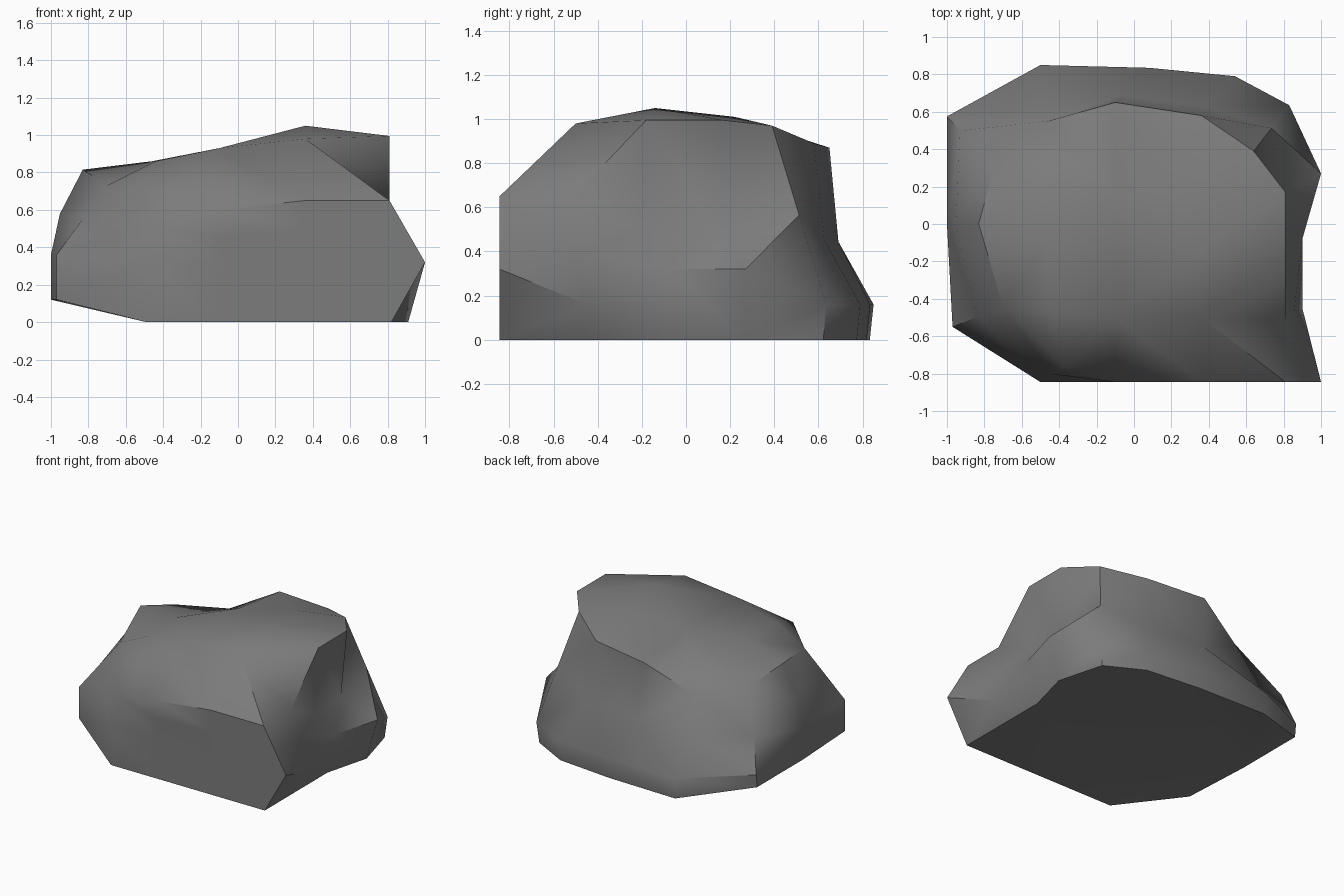
import bpy, bmesh
from mathutils import Vector
from mathutils.geometry import delaunay_2d_cdt

default_cube = bpy.data.objects.get("Cube")
if default_cube:
    bpy.data.objects.remove(default_cube, do_unlink=True)

# Widest outline of the boulder, counterclockwise from the front corner at +x
BELLY = [Vector(p) for p in (
    (1, -.845, .32), (.9, -.45, .16), (.9, -.08, .32), (1, .27, .32),
    (.83, .635, .16), (.54, .79, .16), (.08, .835, .16), (-.5, .85, .16),
    (-1, .575, .22), (-1, 0, .36), (-.97, -.55, .36), (-.5, -.845, .3),
    (-.1, -.845, .32), (.36, -.845, .32))]

# Upper edge of the walls, one point above each outline point
RIM = [Vector(p) for p in (
    (.81, -.845, .65), (.81, -.51, .65), (.81, -.18, .995), (.81, .17, .995),
    (.64, .39, .97), (.36, .58, .89), (-.1, .65, .87), (-.46, .55, .68),
    (-.75, .3, .73), (-.83, 0, .815), (-.7, -.44, .73), (-.38, -.76, .72),
    (-.1, -.845, .6), (.36, -.845, .65))]

# Bumps of the upper surface
CROWN = [Vector(p) for p in (
    (.36, -.5, .98), (.36, -.14, 1.05), (.36, .22, 1.01), (-.1, -.5, .93),
    (-.1, .15, .93), (-.44, -.46, .86), (-.46, -.1, .86), (-.46, .2, .79))]


def foot_point(p):
    """Ground contact, tucked under the belly and lifted on the -x side."""
    inset = .82 if p.x > .95 and p.y < 0 else .91 if p.x > .85 else .98
    height = .12 if p.x < -.9 else 0
    return Vector((p.x * (inset if height == 0 else 1),
                   p.y * (.98 if p.y > 0 else 1), height))


def shoulder_point(low, high):
    """Wall break: ledge at +x, hollow at the back, full at -x."""
    if low.x > .88 and low.y > -.2:
        inward, rise = 1.2, .25
    elif low.y > .6 and low.x < .8:
        inward, rise = .78, .4
    elif low.x < -.98:
        inward, rise = .28, .48
    else:
        inward, rise = .5, .5
    p = low.lerp(high, inward)
    p.z = low.z + (high.z - low.z) * rise
    return p


def bridge(bm, lower, upper):
    count = len(lower)
    for i in range(count):
        j = (i + 1) % count
        bm.faces.new((lower[i], lower[j], upper[j], upper[i]))


bm = bmesh.new()
rings = [[foot_point(p) for p in BELLY], BELLY,
         [shoulder_point(a, b) for a, b in zip(BELLY, RIM)], RIM]
rings = [[bm.verts.new(p) for p in ring] for ring in rings]

# Walls
for lower, upper in zip(rings, rings[1:]):
    bridge(bm, lower, upper)

# Underside
bm.faces.new(rings[0][::-1])

# Upper surface, filled between the rim and the bumps, with a front corner ridge
top = rings[-1] + [bm.verts.new(p) for p in CROWN]
edges = [(i, (i + 1) % len(RIM)) for i in range(len(RIM))]
edges.append((0, len(RIM)))
fill = delaunay_2d_cdt([v.co.xy for v in top], edges, [], 1, 1e-5)
for face in fill[2]:
    bm.faces.new([top[fill[3][i][0]] for i in face])

bmesh.ops.triangulate(bm, faces=bm.faces[:])
bmesh.ops.recalc_face_normals(bm, faces=bm.faces[:])
mesh = bpy.data.meshes.new("boulder")
bm.to_mesh(mesh)
bm.free()

# Stone colour
stone = bpy.data.materials.new("grey stone")
stone.use_nodes = True
colour = (.2, .2, .2, 1)
stone.diffuse_color = colour
stone.node_tree.nodes["Principled BSDF"].inputs["Base Color"].default_value = colour
mesh.materials.append(stone)

boulder = bpy.data.objects.new("boulder", mesh)
bpy.context.collection.objects.link(boulder)
bpy.ops.object.select_all(action="DESELECT")
boulder.select_set(True)
bpy.context.view_layer.objects.active = boulder
bpy.ops.object.shade_smooth_by_angle(angle=.76)
